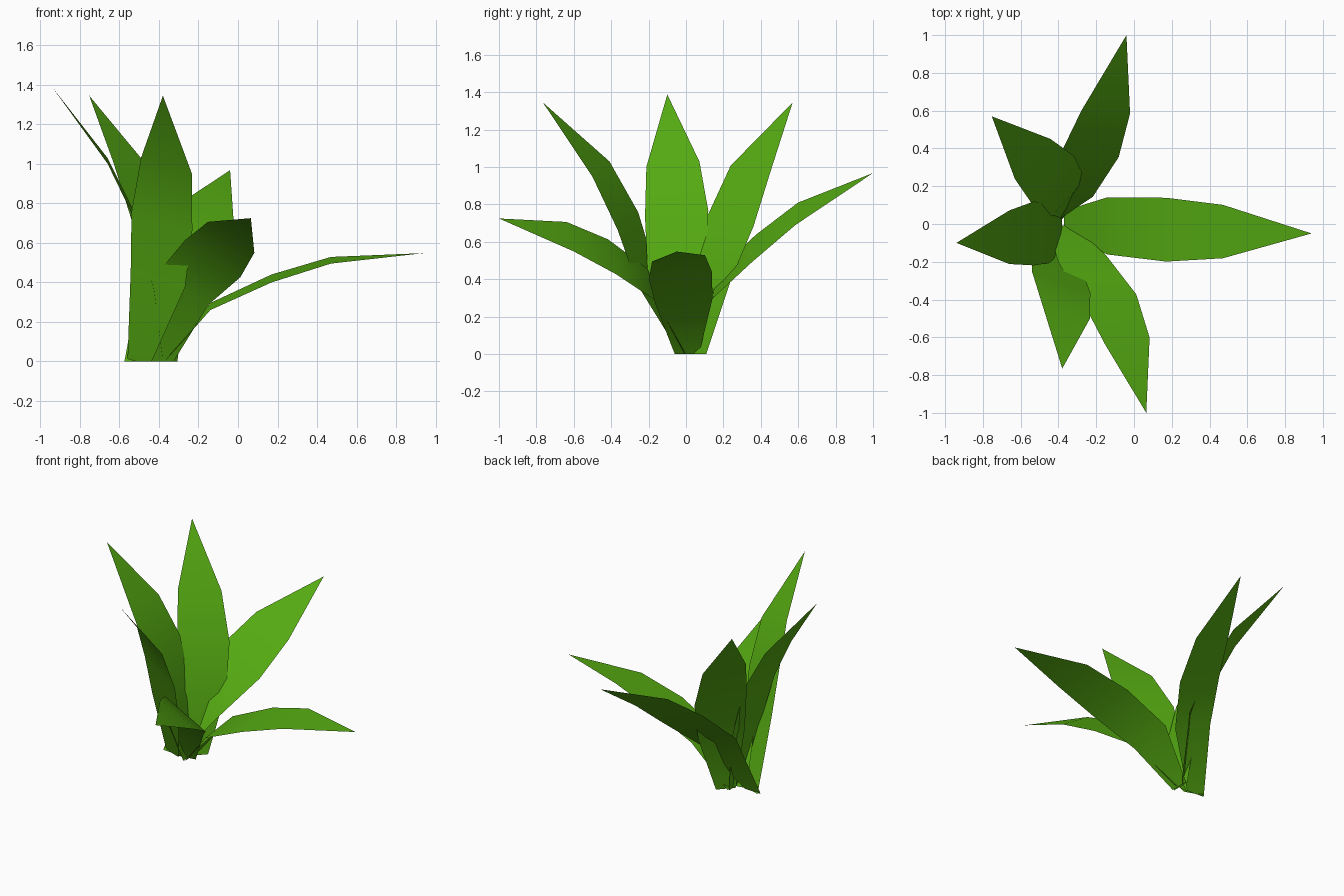
import bpy
import bmesh
from mathutils import Vector

if "Cube" in bpy.data.objects:
    bpy.data.objects.remove(bpy.data.objects["Cube"])

# One green for every leaf
green = bpy.data.materials.new("leaf green")
green.diffuse_color = (0.09, 0.40, 0.006, 1)
green.use_nodes = True
green.node_tree.nodes["Principled BSDF"].inputs["Base Color"].default_value = green.diffuse_color

# Full width of a leaf at base and three stations; the tip is a point
WIDTHS = (0.13, 0.305, 0.34, 0.285)


def leaf(name, side, spine):
    """Single-sheet blade: a spine of five points widened along one side direction."""
    bm = bmesh.new()
    side = Vector(side).normalized()
    rows = []
    for i, (p, w) in enumerate(zip(spine, WIDTHS)):
        d = side
        if i == 0:  # keep the base flat on the ground
            d = Vector((side.x, side.y, 0)).normalized()
        p = Vector(p)
        rows.append([bm.verts.new(p - d * w / 2), bm.verts.new(p + d * w / 2)])
    for a, b in zip(rows, rows[1:]):
        bm.faces.new((a[0], a[1], b[1], b[0]))
    bm.faces.new((rows[-1][0], rows[-1][1], bm.verts.new(spine[-1])))
    # the upper side of each leaf is its front
    bm.normal_update()
    if sum(f.normal.z for f in bm.faces) < 0:
        bmesh.ops.reverse_faces(bm, faces=bm.faces[:])
    for f in bm.faces:
        f.smooth = True
    me = bpy.data.meshes.new(name)
    bm.to_mesh(me)
    bm.free()
    me.materials.append(green)
    bpy.context.collection.objects.link(bpy.data.objects.new(name, me))


# Low drooping leaf to the right
leaf("right_leaf", (0, 0.993, 0.118),
     [(-0.37, 0.005, 0), (-0.14, -0.01, 0.278), (0.17, -0.03, 0.42),
      (0.47, -0.04, 0.512), (0.94, -0.05, 0.548)])
# Tall upright leaves
leaf("left_leaf", (0, 0.995, 0.1),
     [(-0.38, 0.005, 0), (-0.425, -0.05, 0.38), (-0.53, -0.05, 0.75),
      (-0.66, -0.07, 1.015), (-0.94, -0.10, 1.388)])
leaf("back_left_leaf", (0.66, 0.74, -0.13),
     [(-0.35, 0.06, 0), (-0.36, 0.125, 0.41), (-0.43, 0.235, 0.705),
      (-0.537, 0.345, 0.99), (-0.753, 0.57, 1.345)])
leaf("front_left_leaf", (0.9, -0.32, -0.28),
     [(-0.498, -0.01, 0), (-0.405, -0.215, 0.42), (-0.385, -0.31, 0.71),
      (-0.362, -0.455, 0.99), (-0.38, -0.765, 1.345)])
# Middle leaves leaning to the back and front
leaf("back_leaf", (0.905, -0.05, -0.42),
     [(-0.51, -0.005, 0), (-0.356, 0.152, 0.363), (-0.235, 0.363, 0.565),
      (-0.15, 0.592, 0.75), (-0.04, 1.0, 0.968)])
leaf("front_leaf", (0.825, 0.13, -0.55),
     [(-0.39, -0.01, 0), (-0.274, -0.185, 0.372), (-0.128, -0.395, 0.52),
      (-0.035, -0.62, 0.628), (0.065, -1.0, 0.725)])
